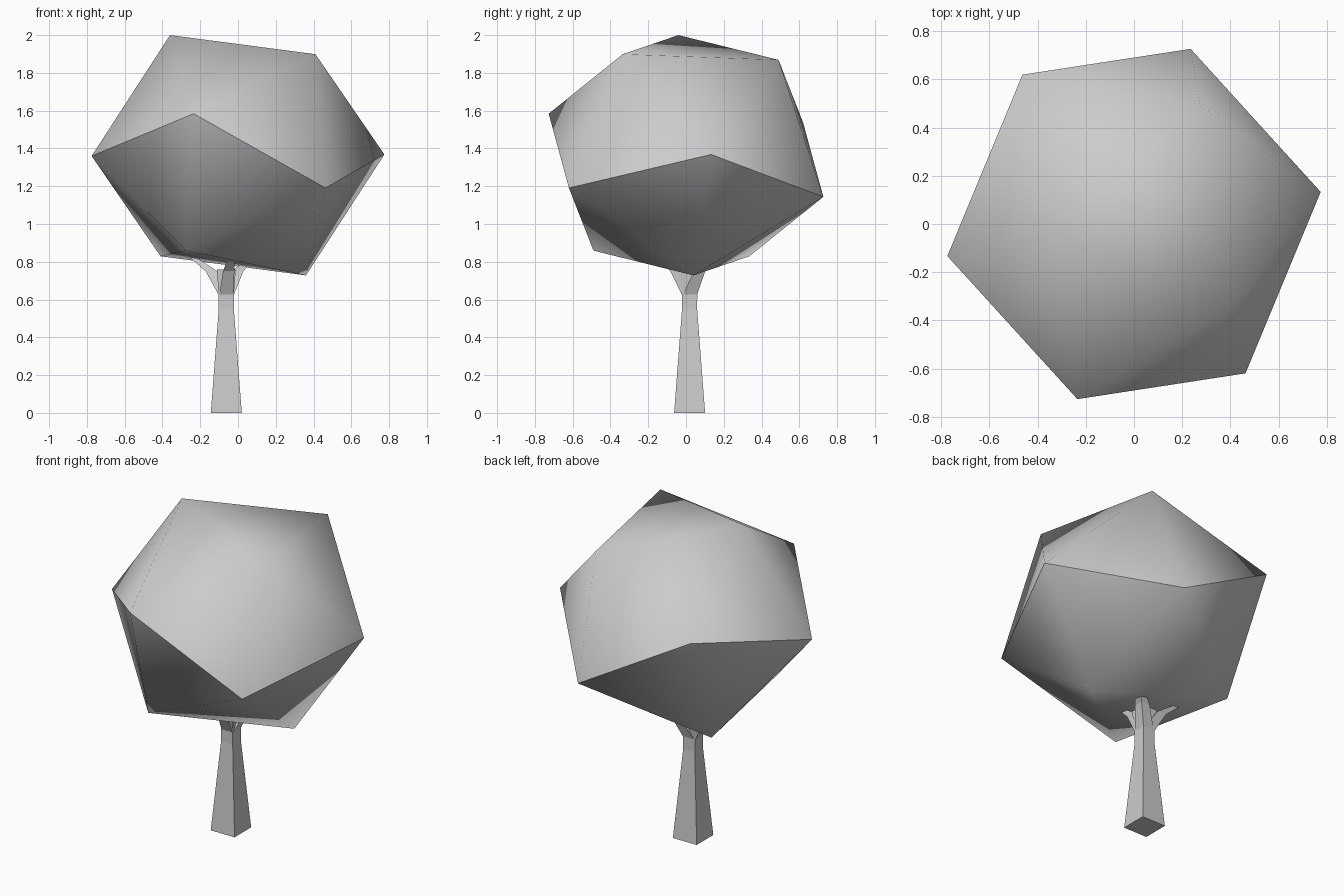
import bpy
import bmesh
from mathutils import Vector

if "Cube" in bpy.data.objects:
    bpy.data.objects.remove(bpy.data.objects["Cube"], do_unlink=True)

grey = bpy.data.materials.new("plain_grey")
grey.use_nodes = True
GREY = (0.6, 0.6, 0.6, 1)
grey.diffuse_color = GREY
grey.node_tree.nodes["Principled BSDF"].inputs["Base Color"].default_value = GREY


def add_object(name, bm):
    """Turn a bmesh into a grey object with outward normals."""
    bmesh.ops.recalc_face_normals(bm, faces=bm.faces[:])
    mesh = bpy.data.meshes.new(name)
    bm.to_mesh(mesh)
    bm.free()
    mesh.materials.append(grey)
    obj = bpy.data.objects.new(name, mesh)
    bpy.context.collection.objects.link(obj)
    return obj


def square_loft(name, sections):
    """Flat-sided post through square sections (x, y, z, half width)."""
    bm = bmesh.new()
    rings = []
    for x, y, z, h in sections:
        rings.append([bm.verts.new((x + sx * h, y + sy * h, z))
                      for sx, sy in ((-1, -1), (1, -1), (1, 1), (-1, 1))])
    for a, b in zip(rings, rings[1:]):
        for i in range(4):
            j = (i + 1) % 4
            bm.faces.new((a[i], a[j], b[j], b[i]))
    bm.faces.new(rings[0][::-1])
    bm.faces.new(rings[-1])
    return add_object(name, bm)


# Crown: a tilted, slightly squashed icosahedron from six opposite corner pairs
centre = Vector((0, 0, 1.364))
corners = [(-0.36, -0.04, 0.636), (0.41, -0.335, 0.535), (0.275, 0.49, 0.505),
           (0.775, 0.133, 0.004), (-0.235, -0.727, 0.22), (0.463, -0.62, -0.173)]
bm = bmesh.new()
for c in corners:
    for side in (1, -1):
        bm.verts.new(centre + side * Vector(c))
bmesh.ops.convex_hull(bm, input=bm.verts[:])
for f in bm.faces:
    f.smooth = True
# Crease around the middle ring of corners
for e in bm.edges:
    e.smooth = not all(abs(v.co.z - centre.z) < 0.3 for v in e.verts)
add_object("crown", bm)

# Trunk
TX, TY = -0.062, 0.019
square_loft("trunk", [(TX, TY, 0, 0.082), (TX, TY, 0.55, 0.04),
                      (TX, TY, 0.64, 0.041), (TX, TY, 0.76, 0.05)])

# Three branches reaching into the crown
tips = {"branch_left": (0.09, 0.15), "branch_right": (-0.26, 0.09),
        "branch_front": (-0.03, -0.16)}
for name, (x, y) in tips.items():
    mx, my = TX + (x - TX) * 0.4, TY + (y - TY) * 0.4
    square_loft(name, [(TX, TY, 0.62, 0.038), (mx, my, 0.75, 0.03),
                       (x, y, 0.84, 0.015)])
